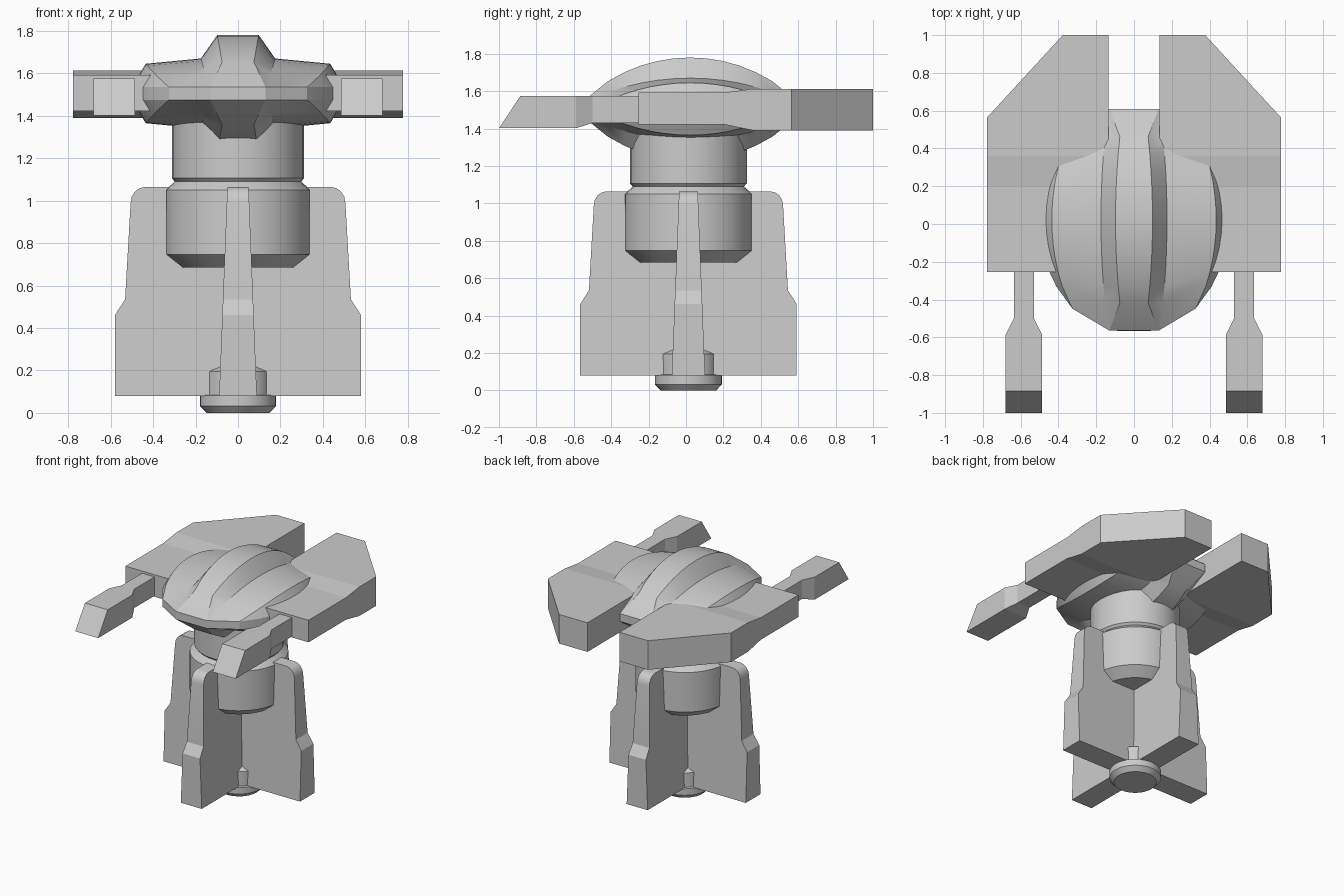
import bpy, bmesh
from math import sin, cos, pi, sqrt

if "Cube" in bpy.data.objects:
    bpy.data.objects.remove(bpy.data.objects["Cube"])

CY = 0.013  # turning axis of the column


def finish(name, bm, smooth=None):
    bmesh.ops.remove_doubles(bm, verts=bm.verts, dist=1e-5)
    bmesh.ops.recalc_face_normals(bm, faces=bm.faces)
    me = bpy.data.meshes.new(name)
    bm.to_mesh(me)
    bm.free()
    ob = bpy.data.objects.new(name, me)
    bpy.context.collection.objects.link(ob)
    if smooth:
        bpy.ops.object.select_all(action='DESELECT')
        ob.select_set(True)
        bpy.context.view_layer.objects.active = ob
        bpy.ops.object.shade_smooth_by_angle(angle=smooth)
    return ob


def loft(name, rings, smooth=None, caps=True):
    """Skin closed rings of equal length, optionally with end caps."""
    bm = bmesh.new()
    vs = [[bm.verts.new(p) for p in r] for r in rings]
    n = len(rings[0])
    for a, b in zip(vs, vs[1:]):
        for i in range(n):
            j = (i + 1) % n
            bm.faces.new((a[i], a[j], b[j], b[i]))
    if caps == 'strips':  # pair upper and lower halves of the ring
        for r in (vs[0], vs[-1]):
            for i in range(n // 2 - 1):
                bm.faces.new((r[i], r[i + 1], r[n - 2 - i], r[n - 1 - i]))
    elif caps:
        bm.faces.new(vs[0])
        bm.faces.new(vs[-1])
    return finish(name, bm, smooth)


def lathe(name, profile, sides=32):
    loft(name, [[(r * cos(2 * pi * i / sides), CY + r * sin(2 * pi * i / sides), z)
                 for i in range(sides)] for r, z in profile], 0.5)


# Column: foot, body and neck
lathe("foot", [(.148, 0), (.18, .033), (.18, .083), (.16, .085), (.16, .195), (.107, .223)])
lathe("body", [(.268, .685), (.343, .747), (.343, 1.05), (.297, 1.09)])
lathe("neck", [(.297, 1.09), (.312, 1.106), (.312, 1.40)])

# Four tapering fins in a cross
fin = [(0, .08), (.579, .08), (.579, .462), (.532, .535), (.506, .99)]
fin += [(.436 + .07 * cos(a * pi / 8), .99 + .075 * sin(a * pi / 8)) for a in range(1, 5)]
fin.append((0, 1.065))


def half_thick(z):
    return .089 + (.05 - .089) * (z - .08) / .985


for k in range(4):
    c, s = cos(k * pi / 2), sin(k * pi / 2)
    rings = []
    for side in (-1, 1):
        rings.append([(r * c - side * half_thick(z) * s, CY + r * s + side * half_thick(z) * c, z)
                      for r, z in fin])
    loft(f"fin_{k + 1}", rings, 0.5)

# Domed head: feature lines swept from front to back, mirrored on x and z
YC, ZC, RIM = .022, 1.505, .03


def bow(s, h, d):
    """Height of a circular arc of half-length d falling from h to the rim."""
    rise = h - RIM
    R = (d * d + rise * rise) / (2 * rise)
    return h - R + sqrt(R * R - (s * d) ** 2)


rings = []
for s in (-1, -.75, -.6, -.45, -.3, -.15, 0, .15, .3, .45, .6, .75, 1):
    t = abs(s)
    xa = .098 - .023 * (t / .75) ** 2 if t <= .75 else .13
    d = .47 * s
    xr = .5 * sqrt(1 - (d / .62) ** 2)
    xc = min(.435 * sqrt(1 - (d / .722) ** 2), xr)
    if t == 1:
        xc = xr
    q = [(xa, .587 * s, bow(s, .275, .587)),
         (.175 - .037 * s * s, .582 * s, bow(s, .165, .582)),
         (xc, d, bow(s, .14, .47)),
         (xr, d, RIM)]
    upper = [(-x, y, h) for x, y, h in reversed(q)] + q
    ring = upper + [(x, y, -h) for x, y, h in reversed(upper)]
    rings.append([(x, YC + y, ZC + h) for x, y, h in ring])
loft("head", rings, 0.4, 'strips')

# Side plates (inner x, outer x, bottom, top along y) and front arms
plate = [(-.255, .777, 1.423, 1.592), (.2, .777, 1.423, 1.592), (.36, .777, 1.39, 1.613),
         (.565, .777, 1.39, 1.613), (1, .377, 1.39, 1.613)]
# arm stations: bottom y, top y, half width, bottom z
arm = [(-1, -.885, .097, 1.402), (-.588, -.588, .097, 1.402),
       (-.5, -.5, .053, 1.43), (-.23, -.23, .053, 1.43)]
for side, label in ((-1, "left"), (1, "right")):
    loft(f"side_plate_{label}", [[(side * .136, y, b), (side * x, y, b), (side * x, y, t),
                                  (side * .136, y, t)] for y, x, b, t in plate])
    loft(f"front_arm_{label}", [[(side * (.583 - w), yb, b), (side * (.583 + w), yb, b),
                                 (side * (.583 + w), yt, 1.575), (side * (.583 - w), yt, 1.575)]
                                for yb, yt, w, b in arm])
